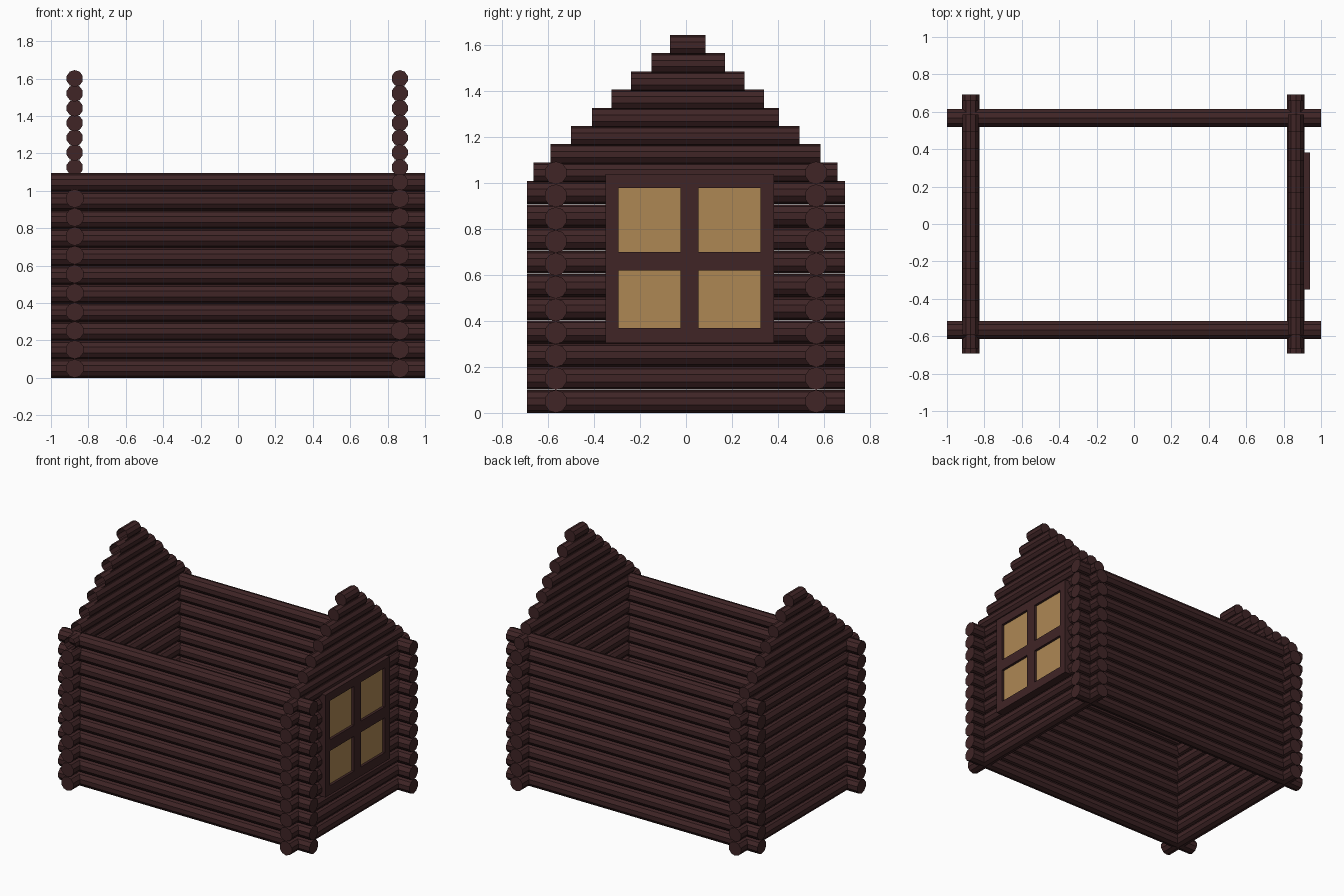
import bpy, bmesh, math
from mathutils import Vector

cube = bpy.data.objects.get("Cube")
if cube:
    bpy.data.objects.remove(cube)


def material(name, rgb):
    m = bpy.data.materials.new(name)
    m.use_nodes = True
    m.diffuse_color = (*rgb, 1)
    m.node_tree.nodes["Principled BSDF"].inputs["Base Color"].default_value = (*rgb, 1)
    return m


WOOD = material("dark_brown_wood", (0.050, 0.018, 0.019))
GLASS = material("warm_amber_glass", (0.42, 0.245, 0.088))


def finish(bm, name, mat):
    bmesh.ops.recalc_face_normals(bm, faces=bm.faces)
    mesh = bpy.data.meshes.new(name)
    bm.to_mesh(mesh)
    bm.free()
    mesh.materials.append(mat)
    obj = bpy.data.objects.new(name, mesh)
    bpy.context.collection.objects.link(obj)
    return obj


def add_log(bm, along_x, start, end, across, z, radius, start_cap=True):
    """Ten-sided log lying along x or y, optionally open at its start."""
    sides = 10
    rings = []
    for t in (start, end):
        ring = []
        for i in range(sides):
            a = math.pi / 2 + math.tau * i / sides
            c, h = across + radius * math.cos(a), z + radius * math.sin(a)
            ring.append(bm.verts.new((t, c, h) if along_x else (c, t, h)))
        rings.append(ring)
    a, b = rings
    for i in range(sides):
        j = (i + 1) % sides
        bm.faces.new((a[i], a[j], b[j], b[i]))
    bm.faces.new(b)
    if start_cap:
        bm.faces.new(a[::-1])


def box(bm, lo, hi):
    lo, hi = Vector(lo), Vector(hi)
    for v in bmesh.ops.create_cube(bm, size=1)["verts"]:
        v.co = (lo + hi) / 2 + v.co * (hi - lo)


# Long walls: eleven stacked logs each
for name, y in (("front_log_wall", -0.567), ("back_log_wall", 0.567)):
    bm = bmesh.new()
    for i in range(11):
        add_log(bm, True, -1, 1, y, 0.05 + 0.0995 * i, 0.05)
    finish(bm, name, WOOD)

# End walls: ten full logs, then shorter logs stepping up to the ridge
STEPS = [(-0.665, 0.66), (-0.59, 0.585), (-0.5, 0.495), (-0.41, 0.405),
         (-0.325, 0.34), (-0.24, 0.255), (-0.15, 0.17), (-0.07, 0.085)]
for side, x, capped in (("right", -0.873, False), ("left", 0.865, True)):
    bm = bmesh.new()
    for i in range(10):
        add_log(bm, False, -0.692, 0.692, x, 0.05 + 0.101 * i, 0.05)
    finish(bm, side + "_log_wall", WOOD)
    bm = bmesh.new()
    for i, (y0, y1) in enumerate(STEPS):
        add_log(bm, False, y0, y1, x, 1.046 + 0.0792 * i, 0.045, capped)
    finish(bm, side + "_gable", WOOD)

# Window frame: outer rails and stiles with a crossing middle bar
X0, X1 = 0.87, 0.94
bm = bmesh.new()
for y0, y1 in ((-0.35, -0.295), (-0.025, 0.055), (0.325, 0.383)):
    box(bm, (X0, y0, 0.305), (X1, y1, 1.04))
for y0, y1 in ((-0.295, -0.025), (0.055, 0.325)):
    for z0, z1 in ((0.305, 0.37), (0.62, 0.70), (0.98, 1.04)):
        box(bm, (X0, y0, z0), (X1, y1, z1))
finish(bm, "window_frame", WOOD)

# Four panes set back inside the frame
bm = bmesh.new()
for y0, y1 in ((-0.295, -0.025), (0.055, 0.325)):
    for z0, z1 in ((0.37, 0.62), (0.70, 0.98)):
        box(bm, (0.916, y0, z0), (0.922, y1, z1))
finish(bm, "window_panes", GLASS)
